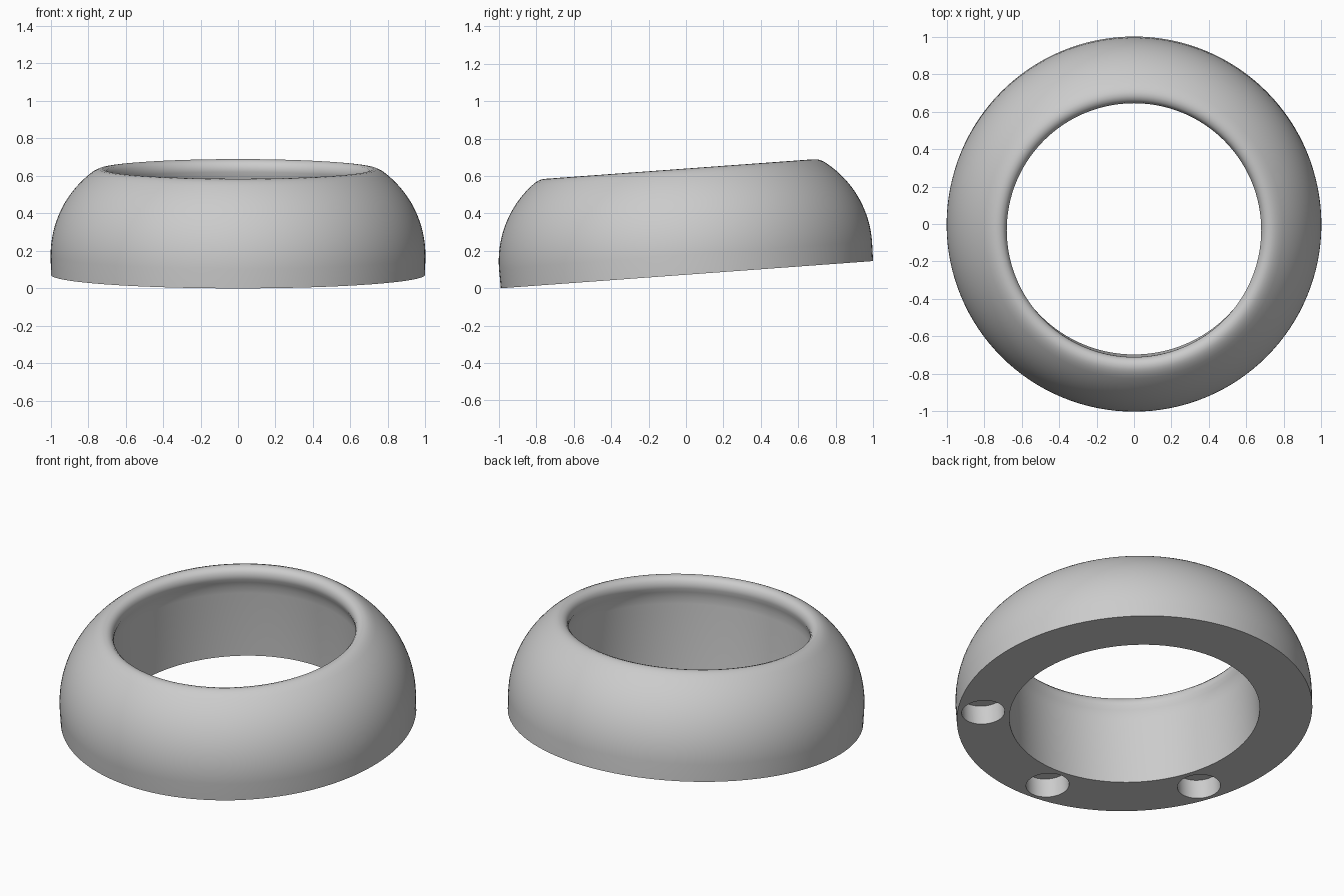
import bpy, bmesh
from math import radians, sin, cos, pi
from mathutils import Matrix, Vector

cube = bpy.data.objects.get("Cube")
if cube:
    bpy.data.objects.remove(cube, do_unlink=True)

TILT = radians(4.17)
PLACE = Matrix.Translation((0, 0.005, 0.0727)) @ Matrix.Rotation(TILT, 4, 'X')

grey = bpy.data.materials.new("plain_grey")
grey.use_nodes = True
grey.diffuse_color = (0.6, 0.6, 0.6, 1)
grey.node_tree.nodes["Principled BSDF"].inputs["Base Color"].default_value = (0.6, 0.6, 0.6, 1)


def make_object(name, bm):
    bmesh.ops.recalc_face_normals(bm, faces=bm.faces)
    mesh = bpy.data.meshes.new(name)
    bm.to_mesh(mesh)
    bm.free()
    mesh.materials.append(grey)
    obj = bpy.data.objects.new(name, mesh)
    bpy.context.collection.objects.link(obj)
    return obj


# Ring cross-section: bore, in-curving lip, rounded rim, domed outside
bore_and_rim = [(0.703, 0), (0.703, 0.40), (0.700, 0.44), (0.690, 0.475),
                (0.680, 0.50), (0.679, 0.52), (0.685, 0.542), (0.700, 0.559),
                (0.722, 0.566), (0.742, 0.564), (0.757, 0.558)]
ARC_STEPS = 20
dome = [(0.45 + 0.55 * cos(a), 0.105 + 0.55 * sin(a))
        for a in (radians(54) * (1 - i / ARC_STEPS) for i in range(ARC_STEPS + 1))]
profile = bore_and_rim + dome + [(0.998, 0)]

# Lathe the cross-section into the ring
bm = bmesh.new()
verts = [bm.verts.new((r, 0, h)) for r, h in profile]
edges = [bm.edges.new((verts[i], verts[(i + 1) % len(verts)])) for i in range(len(verts))]
bmesh.ops.spin(bm, geom=verts + edges, cent=(0, 0, 0), axis=(0, 0, 1),
               angle=2 * pi, steps=128, use_merge=True)
bmesh.ops.remove_doubles(bm, verts=bm.verts, dist=1e-5)
ring = make_object("domed_ring", bm)

# Three round blind sockets in the underside
bm = bmesh.new()
for angle in (-35, -95, -155):
    a = radians(angle)
    bmesh.ops.create_cone(bm, cap_ends=True, segments=48, radius1=0.121, radius2=0.121,
                          depth=0.24,
                          matrix=Matrix.Translation((0.853 * cos(a), 0.853 * sin(a), 0)))
cutter = make_object("socket_cutter", bm)
cutter.hide_render = True

cut = ring.modifiers.new("sockets", 'BOOLEAN')
cut.operation = 'DIFFERENCE'
cut.solver = 'EXACT'
cut.object = cutter

bpy.ops.object.select_all(action='DESELECT')
ring.select_set(True)
bpy.context.view_layer.objects.active = ring
bpy.ops.object.modifier_apply(modifier=cut.name)
bpy.data.objects.remove(cutter, do_unlink=True)

# Tilt the ring so its back edge is raised
ring.data.transform(PLACE)
bpy.ops.object.shade_smooth_by_angle(angle=radians(35))
